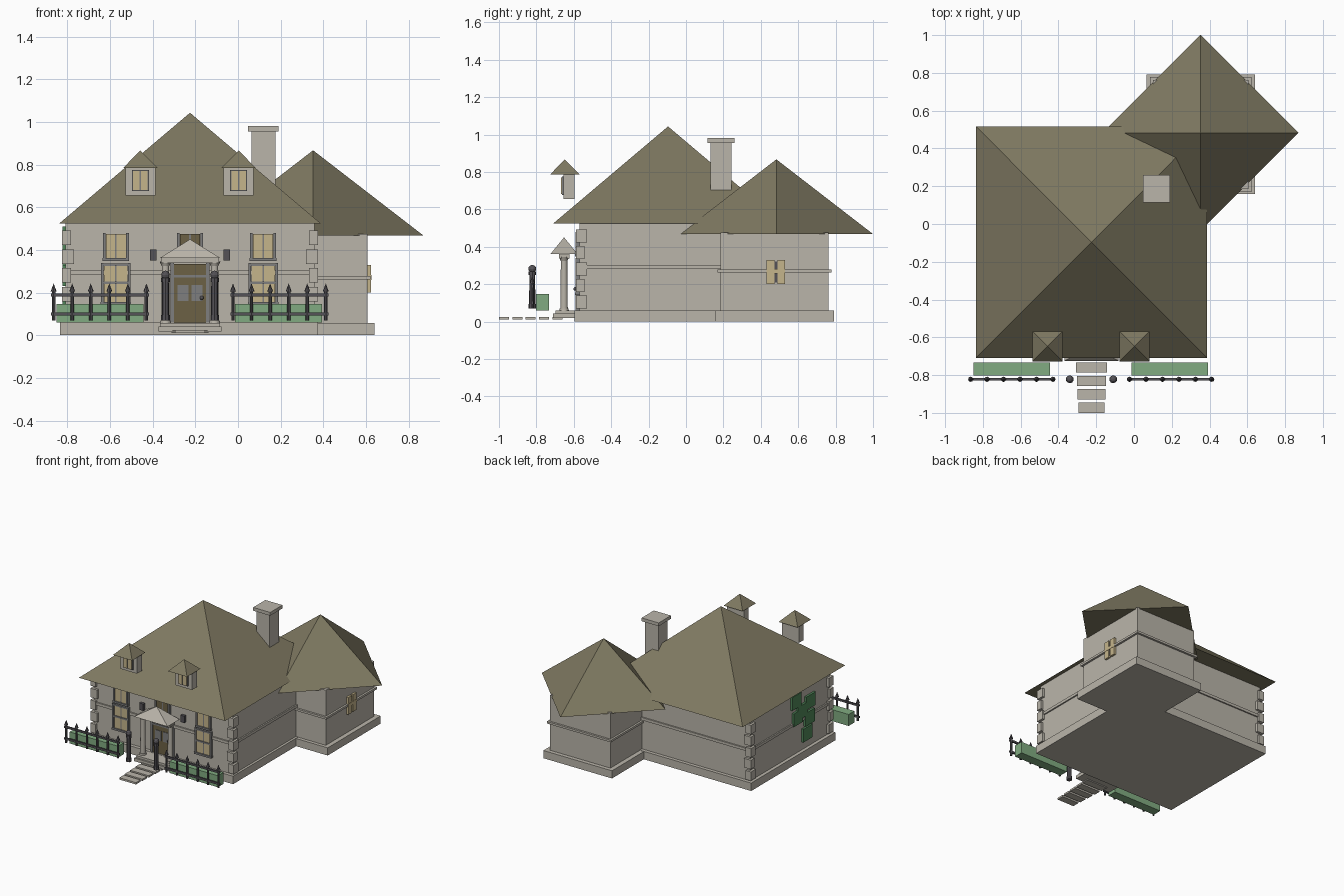
import bpy
import bmesh
from math import pi, sqrt
from mathutils import Matrix, Vector

if "Cube" in bpy.data.objects:
    bpy.data.objects.remove(bpy.data.objects["Cube"], do_unlink=True)


def material(name, r, g, b):
    m = bpy.data.materials.new(name)
    m.use_nodes = True
    m.diffuse_color = (r, g, b, 1)
    m.node_tree.nodes["Principled BSDF"].inputs["Base Color"].default_value = (r, g, b, 1)
    return m


STONE = material("warm stone", 0.49, 0.46, 0.40)
ROOF = material("olive roof", 0.21, 0.19, 0.12)
TAN = material("tan glass", 0.56, 0.46, 0.26)
HEDGE = material("hedge green", 0.22, 0.41, 0.22)
IVY = material("ivy green", 0.08, 0.24, 0.10)
IRON = material("dark iron", 0.09, 0.085, 0.095)
TRIM = material("grey trim", 0.21, 0.21, 0.21)
DOOR = material("brown door", 0.15, 0.12, 0.06)


class Part:
    """Collects primitives into one object of a single colour."""

    def __init__(self, name, mat):
        self.name, self.mat, self.bm = name, mat, bmesh.new()

    def box(self, x0, x1, y0, y1, z0, z1):
        lo, hi = Vector((x0, y0, z0)), Vector((x1, y1, z1))
        m = Matrix.Translation((lo + hi) / 2) @ Matrix.Diagonal((*(hi - lo), 1))
        bmesh.ops.create_cube(self.bm, size=1, matrix=m)
        return self

    def cone(self, x, y, z0, z1, r0, r1, sides=12, turn=0, scale_y=1):
        m = (Matrix.Translation((x, y, (z0 + z1) / 2)) @ Matrix.Diagonal((1, scale_y, 1, 1))
             @ Matrix.Rotation(turn, 4, 'Z'))
        bmesh.ops.create_cone(self.bm, cap_ends=True, segments=sides, radius1=r0,
                              radius2=r1, depth=z1 - z0, matrix=m)
        return self

    def pyramid(self, x, y, z0, z1, hx, hy):
        return self.cone(x, y, z0, z1, hx * sqrt(2), 0, 4, pi / 4, hy / hx)

    def ball(self, x, y, z, r):
        bmesh.ops.create_uvsphere(self.bm, u_segments=10, v_segments=6, radius=r,
                                  matrix=Matrix.Translation((x, y, z)))
        return self

    def done(self, smooth=False):
        mesh = bpy.data.meshes.new(self.name)
        bmesh.ops.remove_doubles(self.bm, verts=self.bm.verts, dist=1e-6)
        self.bm.to_mesh(mesh)
        self.bm.free()
        mesh.materials.append(self.mat)
        ob = bpy.data.objects.new(self.name, mesh)
        bpy.context.collection.objects.link(ob)
        if smooth:
            bpy.ops.object.select_all(action='DESELECT')
            ob.select_set(True)
            bpy.context.view_layer.objects.active = ob
            bpy.ops.object.shade_smooth_by_angle(angle=pi / 5)
        return ob


CX = -0.225              # centre line of the main block
X0, X1 = -0.808, 0.358   # main walls
Y0, Y1 = -0.57, 0.385
WX0, WX1, WY0, WY1 = 0.10, 0.607, 0.184, 0.762   # wing walls

# Main block and wing: walls, plinth, string course
Part("main_walls", STONE).box(X0, X1, Y0, Y1, 0.03, 0.53).done()
Part("wing_walls", STONE).box(WX0, WX1, WY0, WY1, 0.03, 0.475).done()
Part("main_plinth", STONE).box(X0 - .026, X1 + .018, Y0 - .026, Y1 + .026, 0, 0.06).done()
Part("wing_plinth", STONE).box(WX0 - .034, WX1 + .034, WY0 - .026, WY1 + .03, 0, 0.058).done()
Part("main_course", STONE).box(X0 - .01, X1 + .01, Y0 - .01, Y1 + .01, 0.282, 0.303).done()
Part("wing_course", STONE).box(WX0 - .015, WX1 + .015, WY0 - .015, WY1 + .015, 0.262, 0.278).done()

# Roofs, the wing's turned to a diamond
Part("main_roof", ROOF).pyramid(CX, -0.096, 0.525, 1.043, 0.612, 0.613).done()
Part("wing_roof", ROOF).cone(0.352, 0.483, 0.467, 0.867, 0.518, 0, 4).done()

# Corner stones, alternating long and short
quoins = Part("corner_stones", STONE)
for cx, sx in ((X0, 1), (X1, -1)):
    for cy, sy in ((Y0, 1), (Y1, -1)):
        for i in range(5):
            z = 0.105 + i * 0.088
            a, b = (0.04, 0.026) if i % 2 else (0.026, 0.04)
            out = 0.018
            xs = sorted((cx - sx * out, cx + sx * a))
            ys = sorted((cy - sy * out, cy + sy * b))
            quoins.box(*xs, *ys, z - 0.034, z + 0.034)
quoins.done()

# Chimney
chimney = Part("chimney", STONE).box(0.063, 0.175, 0.13, 0.242, 0.70, 0.96)
chimney.box(0.047, 0.19, 0.114, 0.26, 0.955, 0.98).done()

# Dormers
for side, x in (("right", -0.458), ("left", 0.003)):
    Part(side + "_dormer_box", STONE).box(x - .07, x + .07, -.655, -.597, .655, .79).done()
    Part(side + "_dormer_roof", ROOF).pyramid(x, -0.648, 0.785, 0.866, 0.08, 0.08).done()
    Part(side + "_dormer_frame", TRIM).box(x - .04, x + .04, -.664, -.65, .677, .775).done()
    panes = Part(side + "_dormer_panes", TAN)
    for s in (-1, 1):
        panes.box(x + s * .019 - .015, x + s * .019 + .015, -.669, -.66, .682, .77)
    panes.done()


def window(name, x, half, z0, z1, glass, bars=()):
    """Front window: two panes, side posts, sill and cross bars."""
    panes = Part(name + "_panes", glass)
    for a, b in ((-half + .008, -.004), (.004, half - .008)):
        panes.box(x + a, x + b, Y0 - .014, Y0, z0, z1)
    panes.done()
    frame = Part(name + "_frame", TRIM)
    for s in (-1, 1):
        frame.box(x + s * half - .006, x + s * half + .006, Y0 - .022, Y0, z0, z1 + .004)
    frame.box(x - .004, x + .004, Y0 - .012, Y0, z0, z1)
    frame.box(x - half - .008, x + half + .008, Y0 - .024, Y0, z0 - .008, z0 + .006)
    for z in bars:
        frame.box(x - half, x + half, Y0 - .02, Y0, z - .006, z + .006)
    frame.done()


# Front windows
for side, x in (("right", -0.573), ("left", 0.118)):
    window(side + "_upper_window", x, 0.055, 0.355, 0.475, TAN)
    window(side + "_lower_window", x, 0.063, 0.15, 0.335, TAN, (0.245, 0.33))
window("middle_upper_window", CX, 0.055, 0.355, 0.475, DOOR)

# Door with glazed panels, frame and knob
Part("door", DOOR).box(CX - .078, CX + .078, Y0 - .015, Y0, 0.05, 0.335).done()
frame = Part("door_frame", TRIM)
for s in (-1, 1):
    frame.box(CX + s * .084 - .008, CX + s * .084 + .008, Y0 - .022, Y0, 0.05, 0.34)
    frame.box(CX + s * .033 - .026, CX + s * .033 + .026, Y0 - .019, Y0, 0.16, 0.235)
frame.box(CX - .09, CX + .09, Y0 - .022, Y0, 0.27, 0.282).done()
Part("door_knob", IRON).ball(CX + .055, Y0 - .022, 0.175, 0.01).done(True)

# Wall lamps
lamps = Part("wall_lamps", IRON)
for s in (-1, 1):
    lamps.box(CX + s * .172 - .016, CX + s * .172 + .016, Y0 - .02, Y0, 0.35, 0.402)
lamps.done()

# Porch: floor, columns, beam and hipped cap
porch = Part("porch_floor", STONE).box(CX - .148, CX + .148, -.71, -.585, .018, .042)
porch.box(CX - .138, CX + .138, -.698, -.585, .04, .058).done()
columns = Part("porch_columns", STONE)
for s in (-1, 1):
    x = CX + s * 0.115
    columns.cone(x, -.652, .055, .34, .02, .017)
    columns.cone(x, -.652, .055, .07, .026, .024)
    columns.cone(x, -.652, .325, .345, .018, .027)
columns.done(True)
Part("porch_beam", STONE).box(CX - .135, CX + .135, -.68, -.624, .338, .366).done()
Part("porch_cap", STONE).pyramid(CX, -.652, .362, .45, .142, .072).done()

# Stepping stones
steps = Part("stepping_stones", STONE)
for i in range(5):
    y, half = -0.688 - i * 0.0712, 0.086 - i * 0.004
    steps.box(CX - half, CX + half, y - .027, y + .027, .01, .024)
steps.done()

# Gate posts
posts = Part("gate_posts", IRON)
for s in (-1, 1):
    x = CX + s * 0.115
    posts.cone(x, -.822, .07, .275, .017, .015, 8)
    posts.cone(x, -.822, .07, .095, .02, .02, 8).cone(x, -.822, .25, .268, .02, .02, 8)
    posts.ball(x, -.822, .282, .021)
posts.done()

# Hedges and iron fences
for side, hx, fx in (("right", -0.647, -0.647), ("left", 0.19, 0.194)):
    Part(side + "_hedge", HEDGE).box(hx - .203, hx + .203, -.802, -.733, .06, .147).done()
    fence = Part(side + "_fence", IRON)
    for z in (0.1, 0.188):
        fence.box(fx - .23, fx + .23, -.828, -.816, z - .007, z + .007)
    for i in range(6):
        x = fx + (i - 2.5) * 0.087
        fence.cone(x, -.822, .07, .212, .008, .008, 8)
        fence.cone(x, -.822, .205, .243, .014, 0, 8)
    fence.done()

# Wing window
Part("wing_window_frame", IRON).box(WX1, WX1 + .008, .44, .52, .21, .32).done()
panes = Part("wing_window_panes", TAN)
for s in (-1, 1):
    y = 0.48 + s * 0.029
    panes.box(WX1, WX1 + .016, y - .021, y + .021, .2, .33)
panes.box(WX1, WX1 + .018, .43, .53, .258, .282).done()

# Ivy patches on the side wall
ivy = Part("ivy", IVY)
for y, z in ((-.15, .46), (-.32, .4), (-.22, .36), (-.17, .33), (-.31, .28), (-.285, .17)):
    ivy.box(X0 - .016, X0, y - .055, y + .055, z - .05, z + .05)
ivy.done()
